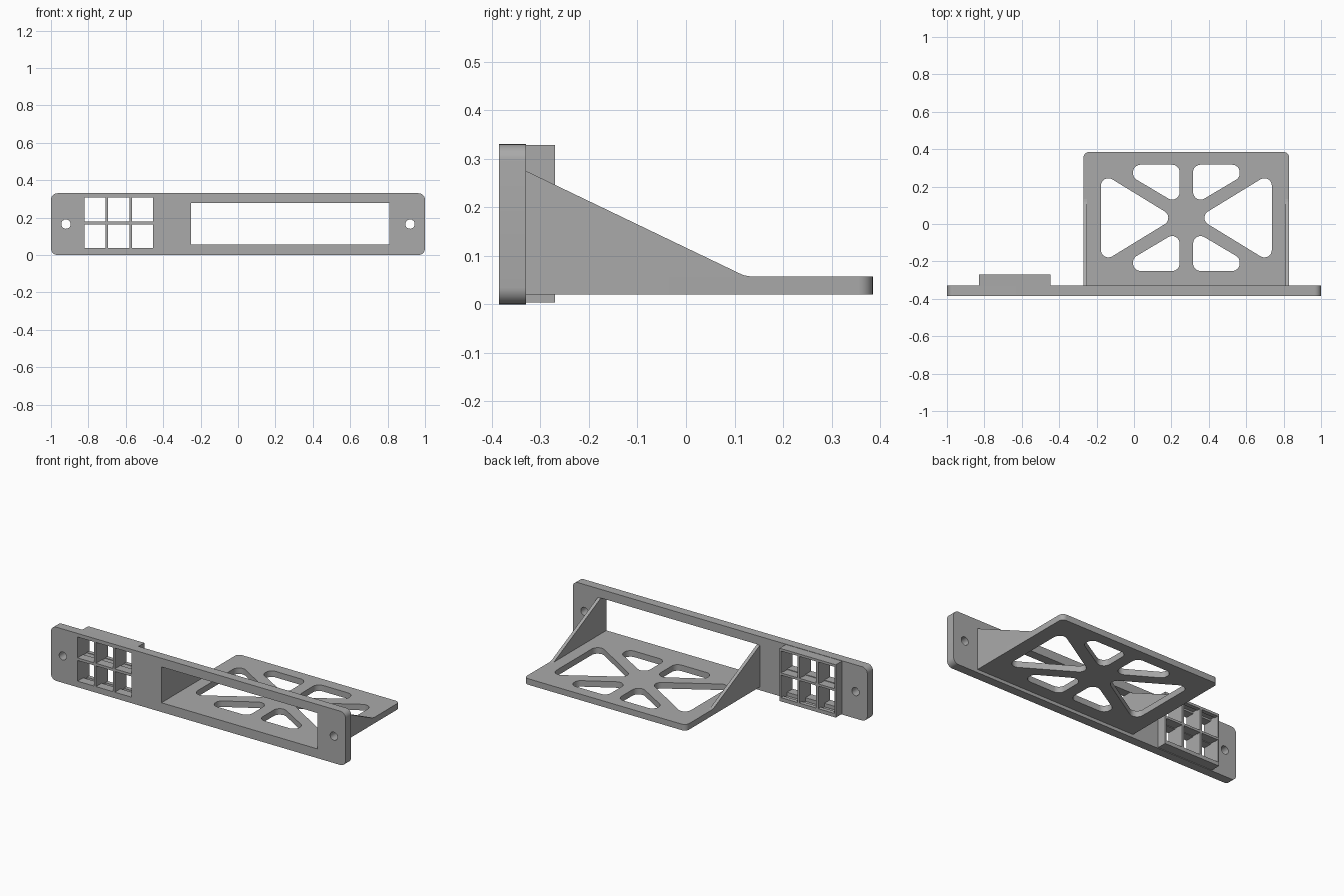
import bpy, bmesh, math
from mathutils import Matrix, Vector

if "Cube" in bpy.data.objects:
    bpy.data.objects.remove(bpy.data.objects["Cube"], do_unlink=True)

grey = bpy.data.materials.new("matte grey")
grey.use_nodes = True
grey.diffuse_color = (0.4, 0.4, 0.4, 1)
grey.node_tree.nodes["Principled BSDF"].inputs["Base Color"].default_value = (0.4, 0.4, 0.4, 1)

# Axes that carry a flat drawing into each plane (drawing x, drawing y, thickness)
FLAT = Matrix.Identity(3)
FRONT = Matrix(((1, 0, 0), (0, 0, -1), (0, 1, 0)))
SIDE = Matrix(((0, 0, 1), (1, 0, 0), (0, 1, 0)))


def rounded(corners, radii, steps=8):
    """Closed outline whose corners are replaced by arcs."""
    if not isinstance(radii, (list, tuple)):
        radii = [radii] * len(corners)
    pts = []
    for i, r in enumerate(radii):
        p = Vector(corners[i])
        if r == 0:
            pts.append(p)
            continue
        a = (Vector(corners[i - 1]) - p).normalized()
        b = (Vector(corners[(i + 1) % len(corners)]) - p).normalized()
        half = a.angle(b) / 2
        centre = p + (a + b).normalized() * r / math.sin(half)
        start = p + a * r / math.tan(half) - centre
        end = p + b * r / math.tan(half) - centre
        sweep = math.atan2(start.x * end.y - start.y * end.x, start.dot(end))
        for k in range(steps + 1):
            pts.append(centre + Matrix.Rotation(sweep * k / steps, 2) @ start)
    return pts


def rect(x0, x1, y0, y1, r=0):
    return rounded([(x0, y0), (x1, y0), (x1, y1), (x0, y1)], r)


def circle(x, y, r, n=32):
    return [Vector((x + r * math.cos(t * math.tau / n), y + r * math.sin(t * math.tau / n)))
            for t in range(n)]


def plate(name, loops, axes, low, high):
    """Fill an outline with holes and extrude it between two offsets."""
    curve = bpy.data.curves.new(name + " outline", "CURVE")
    curve.dimensions = "2D"
    curve.fill_mode = "BOTH"
    curve.extrude = (high - low) / 2
    for loop in loops:
        spline = curve.splines.new("POLY")
        spline.points.add(len(loop) - 1)
        for point, co in zip(spline.points, loop):
            point.co = (co.x, co.y, 0, 1)
        spline.use_cyclic_u = True
    source = bpy.data.objects.new(name + " outline", curve)
    mesh = bpy.data.meshes.new_from_object(source)
    bpy.data.objects.remove(source)
    bpy.data.curves.remove(curve)
    bm = bmesh.new()
    bm.from_mesh(mesh)
    bmesh.ops.remove_doubles(bm, verts=bm.verts, dist=1e-5)
    for v in bm.verts:
        v.co = axes @ (v.co + Vector((0, 0, (low + high) / 2)))
    bmesh.ops.recalc_face_normals(bm, faces=bm.faces)
    bm.to_mesh(mesh)
    bm.free()
    mesh.name = name
    mesh.materials.clear()
    mesh.materials.append(grey)
    obj = bpy.data.objects.new(name, mesh)
    bpy.context.collection.objects.link(obj)
    bpy.ops.object.select_all(action="DESELECT")
    obj.select_set(True)
    bpy.context.view_layer.objects.active = obj
    bpy.ops.object.shade_smooth_by_angle(angle=math.radians(30))
    return obj


# Socket cells: two rows of three, optionally opened up above and below
COLUMNS = [(-0.82, -0.709), (-0.695, -0.58), (-0.567, -0.455)]


def cells(outer=0, inner=0):
    return [rect(x0, x1, z0, z1) for x0, x1 in COLUMNS
            for z0, z1 in ((0.037 - outer, 0.164 + inner), (0.18 - inner, 0.308 + outer / 2))]


# Front panel with screw holes, sockets and the wide window
plate("front_panel",
      [rect(-1, 1, 0, 0.33, 0.035), rect(-0.25, 0.81, 0.057, 0.277),
       circle(-0.92, 0.165, 0.025), circle(0.92, 0.165, 0.025)] + cells(),
      FRONT, 0.33, 0.385)

# Socket housing: a recessed layer for the latches, then a retaining lip
housing = rect(-0.828, -0.447, 0.004, 0.328)
plate("socket_recess", [housing] + cells(0.022, 0.004), FRONT, 0.295, 0.33)
plate("socket_lip", [housing] + cells(0.01, 0.001), FRONT, 0.27, 0.295)

# Shelf with four trapezoid and two triangular cut-outs mirrored about its centre
CX, CY = 0.28, 0.033
triangle = [(-0.457, 0.243), (-0.457, -0.243), (-0.06, 0)]
trapezoid = [(-0.285, 0.284), (-0.036, 0.284), (-0.036, 0.067), (-0.285, 0.215)]


def placed(shape, sx, sy, r):
    return rounded([(CX + sx * x, CY + sy * y) for x, y in shape], r)


holes = [placed(triangle, s, 1, 0.04) for s in (1, -1)]
holes += [placed(trapezoid, sx, sy, 0.04) for sx in (1, -1) for sy in (1, -1)]
shelf = rounded([(-0.27, -0.33), (0.83, -0.33), (0.83, 0.385), (-0.27, 0.385)],
                [0, 0, 0.03, 0.03])
plate("shelf", [shelf] + holes, FLAT, 0.02, 0.057)

# Sloping side walls, eased into the shelf at the back
wall = rounded([(-0.33, 0.057), (-0.33, 0.275), (0.118, 0.06), (0.135, 0.057)],
               [0, 0, 0.03, 0])
for name, x in (("right_wall", -0.27), ("left_wall", 0.81)):
    plate(name, [wall], SIDE, x, x + 0.02)
